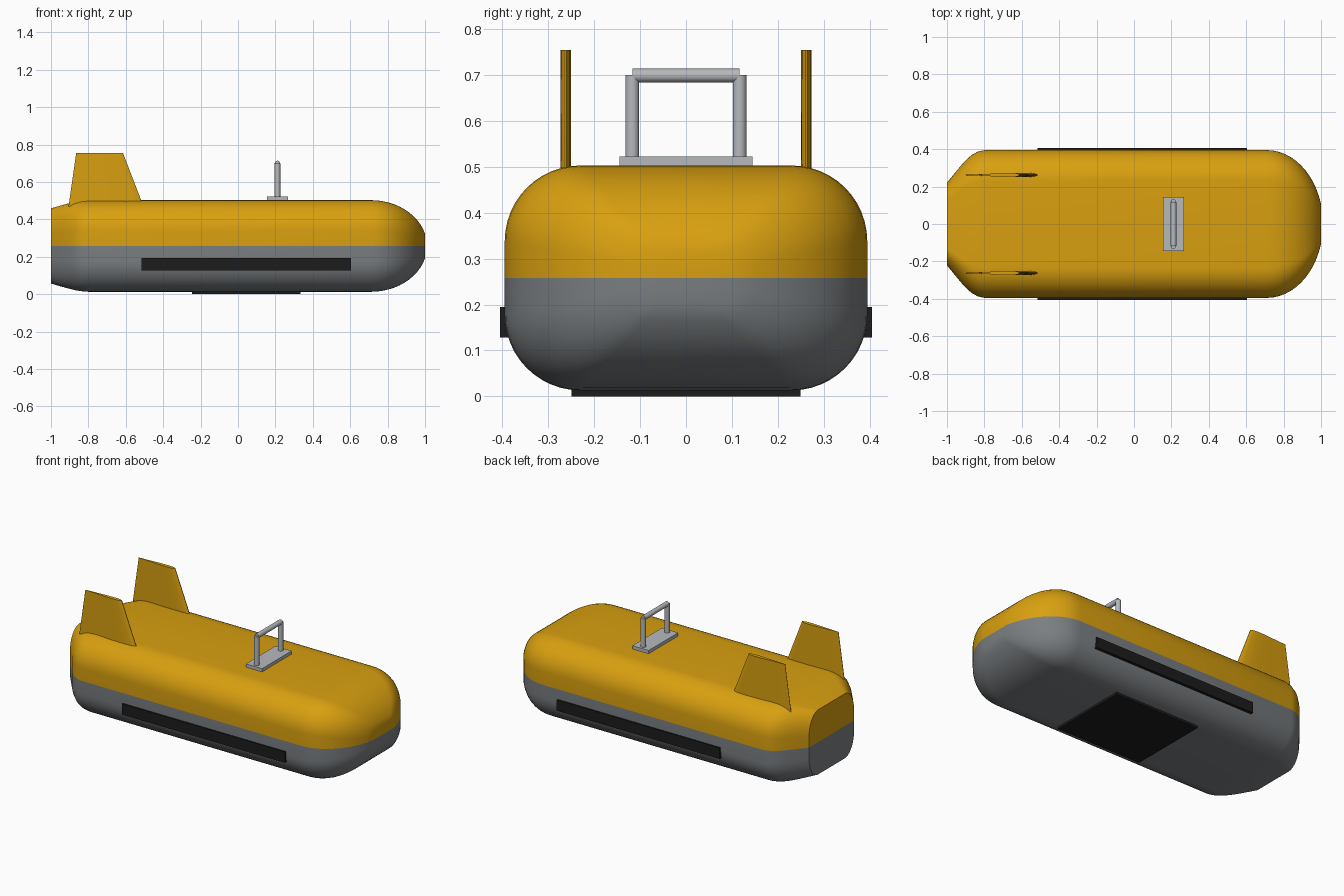
import bpy, bmesh, math
from mathutils import Vector

if "Cube" in bpy.data.objects:
    bpy.data.objects.remove(bpy.data.objects["Cube"], do_unlink=True)


def material(name, rgb, rough=0.5):
    m = bpy.data.materials.new(name)
    m.use_nodes = True
    m.diffuse_color = (*rgb, 1)
    bsdf = m.node_tree.nodes["Principled BSDF"]
    bsdf.inputs["Base Color"].default_value = (*rgb, 1)
    bsdf.inputs["Roughness"].default_value = rough
    return m


YELLOW = material("hull yellow", (0.69, 0.35, 0.005))
GREY = material("hull grey", (0.195, 0.21, 0.222))
BLACK = material("sensor black", (0.012, 0.012, 0.012))
METAL = material("light metal", (0.47, 0.49, 0.51))


def finish(bm, name, mats, smooth=None):
    bmesh.ops.recalc_face_normals(bm, faces=bm.faces)
    me = bpy.data.meshes.new(name)
    bm.to_mesh(me)
    bm.free()
    for m in mats:
        me.materials.append(m)
    ob = bpy.data.objects.new(name, me)
    bpy.context.collection.objects.link(ob)
    if smooth:
        bpy.ops.object.select_all(action='DESELECT')
        ob.select_set(True)
        bpy.context.view_layer.objects.active = ob
        bpy.ops.object.shade_smooth_by_angle(angle=math.radians(smooth))
    return ob


def loft(rings):
    """Skin closed rings of equal length and cap both ends."""
    bm = bmesh.new()
    rows = [[bm.verts.new(p) for p in ring] for ring in rings]
    n = len(rows[0])
    for a, b in zip(rows, rows[1:]):
        for i in range(n):
            j = (i + 1) % n
            bm.faces.new((a[i], a[j], b[j], b[i]))
    bm.faces.new(rows[0])
    bm.faces.new(rows[-1])
    return bm


def box(name, lo, hi, mat):
    lo, hi = Vector(lo), Vector(hi)
    bm = bmesh.new()
    bmesh.ops.create_cube(bm, size=1)
    for v in bm.verts:
        v.co = (lo + hi) / 2 + v.co * (hi - lo)
    return finish(bm, name, [mat])


def rod(name, start, end, radius, mat):
    start, end = Vector(start), Vector(end)
    bm = bmesh.new()
    bmesh.ops.create_cone(bm, cap_ends=True, segments=24, radius1=radius,
                          radius2=radius, depth=(end - start).length)
    turn = Vector((0, 0, 1)).rotation_difference(end - start)
    for v in bm.verts:
        v.co = turn @ v.co + (start + end) / 2
    return finish(bm, name, [mat], 35)


# Hull: rounded-rectangle section scaled along the length
HALF_W, HALF_H, RADIUS, MID = 0.395, 0.245, 0.165, 0.258
section = []
for k, (sy, sz) in enumerate([(1, 1), (-1, 1), (-1, -1), (1, -1)]):
    for i in range(13):
        a = math.radians(90 * k + 7.5 * i)
        section.append((sy * (HALF_W - RADIUS) + RADIUS * math.cos(a),
                        sz * (HALF_H - RADIUS) + RADIUS * math.sin(a)))

# Stations: x, width scale, height scale
stations = [(-1.0, 0.56, 0.82), (-0.95, 0.715, 0.88), (-0.91, 0.835, 0.925),
            (-0.87, 0.93, 0.965), (-0.835, 0.98, 0.988), (-0.8, 1, 1)]
for i in range(13):
    t = math.radians(i * 74.5 / 12)
    s = math.cos(t)
    stations.append((0.71 + 0.29 * math.sin(t) / math.sin(math.radians(74.5)), s, s))
hull = loft([[(x, y * wy, MID + z * wz) for y, z in section] for x, wy, wz in stations])

# Two-tone split along the waterline
bmesh.ops.bisect_plane(hull, geom=hull.verts[:] + hull.edges[:] + hull.faces[:],
                       plane_co=(0, 0, MID), plane_no=(0, 0, 1), dist=1e-5)
for f in hull.faces:
    f.material_index = 0 if f.calc_center_median().z > MID else 1
finish(hull, "hull", [YELLOW, GREY], 32)

# Tail fins: tapered foil with a thin trailing edge and a round leading edge
foil = [(0.0, 0.001), (0.35, 0.006), (0.6, 0.0105), (0.8, 0.0115),
        (0.92, 0.0095), (0.975, 0.006), (1.0, 0.002)]
outline = foil + [(u, -w) for u, w in reversed(foil)]
for side, y in (("left", 0.262), ("right", -0.262)):
    rings = [[(x0 + u * (x1 - x0), y + w, z) for u, w in outline]
             for x0, x1, z in [(-0.906, -0.505, 0.47), (-0.865, -0.615, 0.755)]]
    finish(loft(rings), side + "_tail_fin", [YELLOW], 40)

# Side sonar strips
for side, s in (("left", 1), ("right", -1)):
    box(side + "_sonar_strip", (-0.515, min(s * 0.36, s * 0.405), 0.128),
        (0.605, max(s * 0.36, s * 0.405), 0.195), BLACK)

# Belly plate
box("belly_plate", (-0.245, -0.25, 0.0), (0.335, 0.25, 0.016), BLACK)

# Lifting handle on a base plate
box("handle_base", (0.155, -0.145, 0.495), (0.267, 0.145, 0.523), METAL)
for side, y in (("left", 0.117), ("right", -0.117)):
    rod(side + "_handle_post", (0.211, y, 0.515), (0.211, y, 0.70), 0.015, METAL)
rod("handle_bar", (0.211, -0.117, 0.699), (0.211, 0.117, 0.699), 0.015, METAL)
